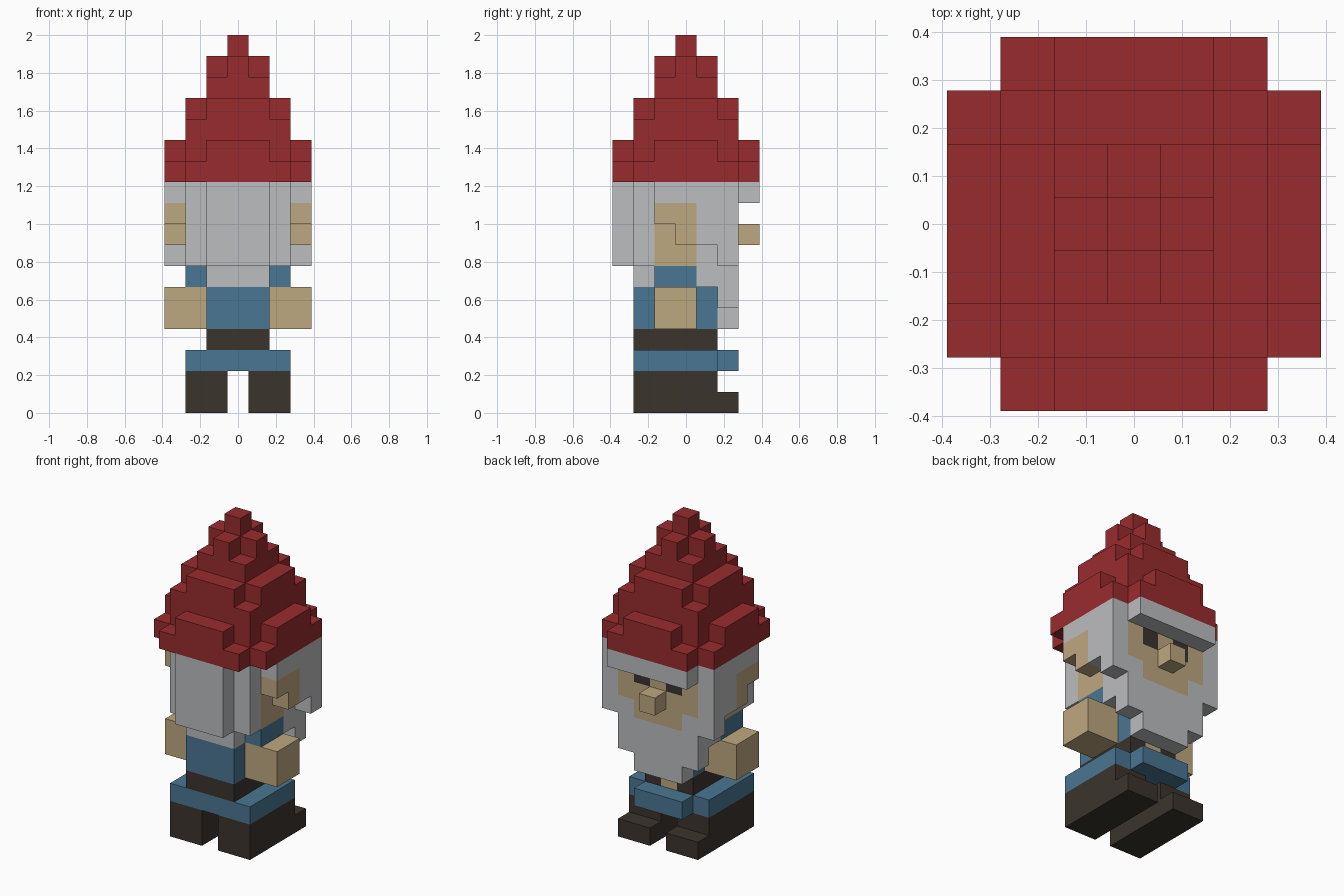
import bpy, bmesh
from mathutils import Vector

if "Cube" in bpy.data.objects:
    bpy.data.objects.remove(bpy.data.objects["Cube"])

U = 2 / 18          # edge of one block
blocks = {}         # (x, y, z) -> (part, colour)


def lin(c):
    c /= 255
    return c / 12.92 if c <= 0.04045 else ((c + 0.055) / 1.055) ** 2.4


COLOURS = {
    "red": (153, 43, 46),
    "light_grey": (188, 189, 191),
    "skin": (190, 168, 128),
    "blue": (74, 118, 146),
    "dark_brown": (59, 52, 45),
}
mats = {}
for name, rgb in COLOURS.items():
    mats[name] = bpy.data.materials.new(name)
    mats[name].diffuse_color = (*[lin(c) for c in rgb], 1)


def fill(part, colour, xs, ys, zs, mirror=False):
    """Fill an inclusive range of blocks, optionally on both sides."""
    for x in range(xs[0], xs[1] + 1):
        for y in range(ys[0], ys[1] + 1):
            for z in range(zs[0], zs[1] + 1):
                blocks[x, y, z] = (part, colour)
                if mirror:
                    blocks[-x, y, z] = (part, colour)


# Boots with toes
fill("boots", "dark_brown", (1, 2), (-2, 1), (0, 1), True)
fill("boots", "dark_brown", (1, 2), (2, 2), (0, 0), True)

# Coat skirt with front flap, belt and buckle
fill("coat_skirt", "blue", (-2, 2), (-2, 1), (2, 2))
fill("coat_skirt", "blue", (-1, 1), (2, 2), (2, 2))
fill("belt", "dark_brown", (-1, 1), (-2, 1), (3, 3))
fill("buckle", "skin", (0, 0), (1, 1), (3, 3))

# Torso, sleeves and hands
fill("torso", "blue", (-1, 1), (-2, 1), (4, 6))
fill("sleeves", "blue", (2, 2), (-1, 0), (6, 6), True)
fill("hands", "skin", (2, 3), (-1, 0), (4, 5), True)

# Hair: core of the head, back panel, neck fringe and stepped sides
fill("hair", "light_grey", (-2, 2), (-2, 2), (7, 10))
fill("hair", "light_grey", (-1, 1), (-3, -3), (7, 10))
fill("hair", "light_grey", (-1, 1), (-2, -2), (6, 6))
for y, bottom in ((-1, 9), (0, 8), (1, 8), (2, 7)):
    fill("hair", "light_grey", (3, 3), (y, y), (bottom, 10), True)

# Beard narrowing downwards, and the brow
fill("beard", "light_grey", (-2, 2), (1, 2), (6, 6))
fill("beard", "light_grey", (-2, 2), (2, 2), (5, 5))
fill("beard", "light_grey", (-1, 1), (2, 2), (4, 4))
fill("brow", "light_grey", (-2, 2), (3, 3), (10, 10))

# Ears and cheeks
fill("ears", "skin", (2, 2), (-1, 0), (7, 9), True)
fill("ears", "skin", (3, 3), (-1, -1), (9, 9), True)
fill("ears", "skin", (3, 3), (0, 0), (8, 9), True)

# Face, eyes and nose
fill("face", "skin", (-2, 2), (2, 2), (8, 9))
fill("face", "skin", (-1, 1), (2, 2), (7, 7))
fill("eyes", "dark_brown", (1, 1), (2, 2), (9, 9), True)
fill("nose", "skin", (0, 0), (3, 3), (8, 8))

# Stepped hat: crosses and squares of shrinking size
for r, z in ((3, 11), (1, 15)):
    if r == 3:
        fill("hat", "red", (-3, 3), (-2, 2), (z, z))
        fill("hat", "red", (-2, 2), (-3, 3), (z, z))
        fill("hat", "red", (-2, 2), (-2, 2), (12, 13))
        fill("hat", "red", (-3, 3), (-1, 1), (12, 12))
        fill("hat", "red", (-1, 1), (-3, 3), (12, 12))
    else:
        fill("hat", "red", (-2, 2), (-1, 1), (14, 14))
        fill("hat", "red", (-1, 1), (-2, 2), (14, 14))
        fill("hat", "red", (-1, 1), (-1, 1), (z, z))
        fill("hat", "red", (-1, 1), (0, 0), (16, 16))
        fill("hat", "red", (0, 0), (-1, 1), (16, 16))
fill("hat", "red", (0, 0), (0, 0), (17, 17))


def build(part):
    """Make the outer faces of one part and merge the flat ones."""
    bm = bmesh.new()
    colour = None
    for pos, (owner, col) in blocks.items():
        if owner != part:
            continue
        colour = col
        centre = Vector((pos[0], pos[1], pos[2] + 0.5))
        for axis in range(3):
            for sign in (-1, 1):
                n = Vector((0, 0, 0))
                n[axis] = sign
                if tuple(int(p + d) for p, d in zip(pos, n)) in blocks:
                    continue
                a = Vector((0, 0, 0))
                a[(axis + 1) % 3] = 0.5
                b = n.cross(a)
                mid = centre + n * 0.5
                bm.faces.new([bm.verts.new((mid + s * a + t * b) * U)
                              for s, t in ((-1, -1), (1, -1), (1, 1), (-1, 1))])
    bmesh.ops.remove_doubles(bm, verts=bm.verts, dist=0.001)
    bmesh.ops.dissolve_limit(bm, angle_limit=0.02, verts=bm.verts, edges=bm.edges)
    mesh = bpy.data.meshes.new(part)
    bm.to_mesh(mesh)
    bm.free()
    mesh.materials.append(mats[colour])
    bpy.context.collection.objects.link(bpy.data.objects.new(part, mesh))


for part in sorted({owner for owner, _ in blocks.values()}):
    build(part)

for m in bpy.data.materials:
    if m.users and not m.is_grease_pencil:
        m.use_nodes = True
        m.node_tree.nodes["Principled BSDF"].inputs["Base Color"].default_value = m.diffuse_color
